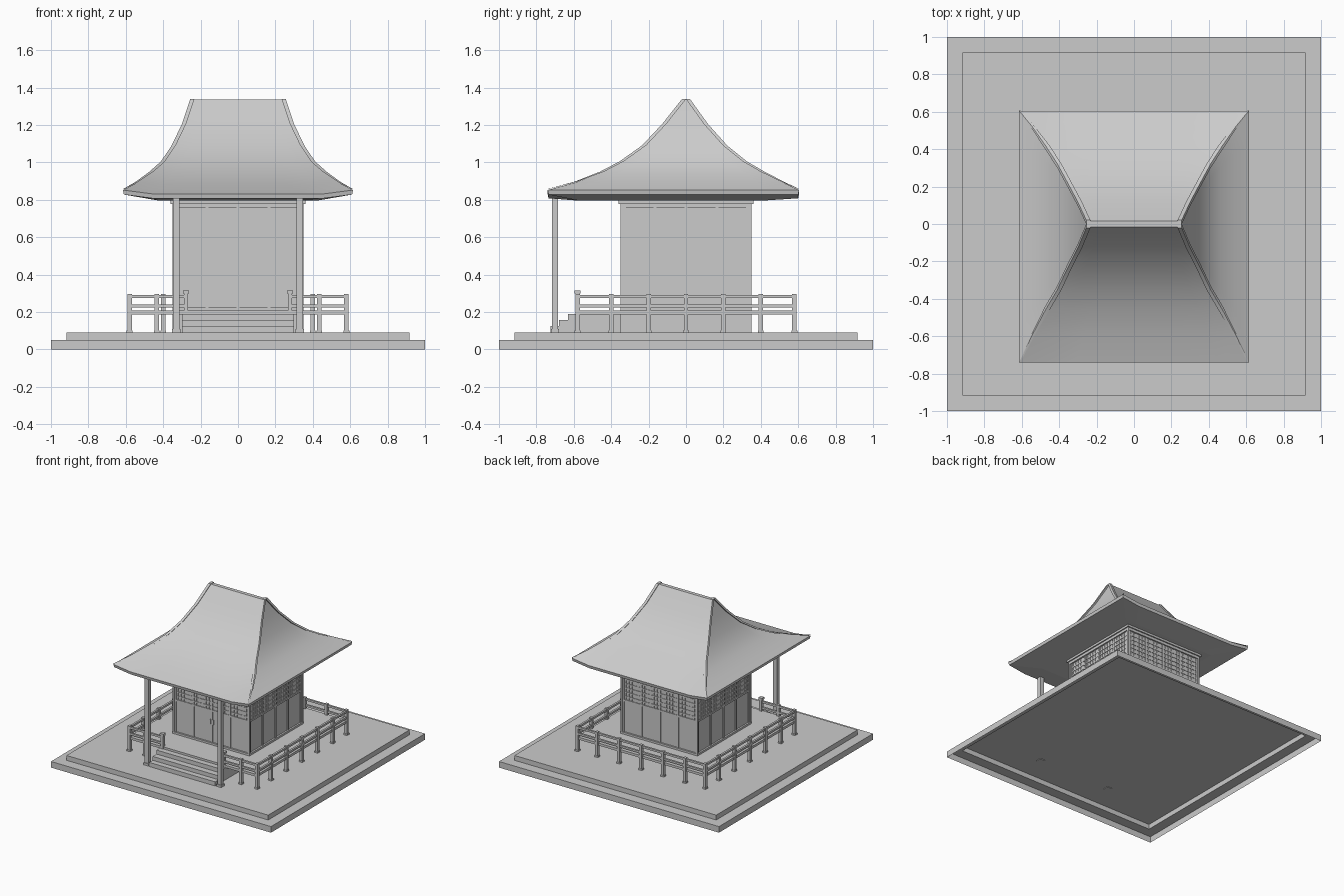
import bpy, bmesh, math
from mathutils import Matrix, Vector

cube = bpy.data.objects.get("Cube")
if cube:
    bpy.data.objects.remove(cube, do_unlink=True)

grey = bpy.data.materials.new("plain grey")
grey.use_nodes = True
grey.diffuse_color = (0.6, 0.6, 0.6, 1)
grey.node_tree.nodes["Principled BSDF"].inputs["Base Color"].default_value = (0.6, 0.6, 0.6, 1)


def finish(name, bm, smooth=False):
    bmesh.ops.recalc_face_normals(bm, faces=bm.faces)
    mesh = bpy.data.meshes.new(name)
    bm.to_mesh(mesh)
    bm.free()
    mesh.materials.append(grey)
    ob = bpy.data.objects.new(name, mesh)
    bpy.context.collection.objects.link(ob)
    if smooth:
        bpy.ops.object.select_all(action='DESELECT')
        ob.select_set(True)
        bpy.context.view_layer.objects.active = ob
        bpy.ops.object.shade_smooth_by_angle(angle=math.radians(25))
    return ob


def add_box(bm, x, y, z, turn=0):
    """Box from (low, high) ranges, turned in quarter turns about z."""
    lo, hi = Vector((x[0], y[0], z[0])), Vector((x[1], y[1], z[1]))
    m = (Matrix.Rotation(turn * math.pi / 2, 4, 'Z')
         @ Matrix.Translation((lo + hi) / 2) @ Matrix.Diagonal((*(hi - lo), 1)))
    bmesh.ops.create_cube(bm, size=1, matrix=m)


def around(c, half):
    return (c - half, c + half)


def boxes(name, items):
    bm = bmesh.new()
    for item in items:
        add_box(bm, *item)
    return finish(name, bm)


def join_rings(bm, rings):
    for low, high in zip(rings, rings[1:]):
        for i in range(len(low)):
            j = (i + 1) % len(low)
            bm.faces.new((low[i], low[j], high[j], high[i]))


SQUARE = ((-1, -1), (1, -1), (1, 1), (-1, 1))
GROUND = .091

# Stepped plinth: a shell, open underneath
bm = bmesh.new()
steps = [[bm.verts.new((sx * w, sy * w, z)) for sx, sy in SQUARE]
         for w, z in ((1, 0), (1, .05), (.917, .05), (.917, .09))]
join_rings(bm, steps)
bm.faces.new(steps[-1])
finish("plinth", bm)

# Foundation, veranda deck and stairs
boxes("foundation", [(around(0, .35), around(0, .35), (GROUND, .19))])
boxes("deck", [(around(0, .585), around(0, .585), (.187, .207))])
boxes("stairs", [(around(0, .3), (front, -.35), (GROUND, top))
                 for front, top in ((-.725, .125), (-.68, .157), (-.63, .19))])

# Walls: core, shallow frames, lattice windows
boxes("wall_core", [(around(0, .336), around(0, .336), (.2, .8))])
frame, lattice = bmesh.new(), bmesh.new()
bay = .68 / 4
for side in range(4):
    for i in range(5):
        half = .01 if i in (0, 4) else .007
        add_box(frame, around(-.332 + i * .166, half), (-.343, -.333), (.207, .78), side)
    add_box(frame, around(0, .338), (-.343, -.333), (.475, .49), side)
    for i in range(4):
        mid = (i - 1.5) * bay
        for j in range(5):
            add_box(lattice, around(mid + (j - 2) * .028, .004), (-.34, -.333), (.49, .757), side)
    for j in range(7):
        add_box(lattice, around(0, .335), (-.341, -.333), around(.515 + j * .035, .005), side)
finish("wall_frame", frame)
finish("window_lattice", lattice)
boxes("wall_sill", [(around(0, .35), around(0, .35), (.205, .223))])
boxes("wall_top_beam", [(around(0, .35), around(0, .35), (.757, .78))])
boxes("wall_cornice", [(around(0, .36), around(0, .36), (.778, .8))])
boxes("corner_posts", [(around(sx * .343, .007), around(sy * .343, .007), (.207, .78))
                       for sx, sy in SQUARE])
boxes("door_handles", [(around(x, .003), (-.344, -.335), (.37, .41)) for x in (-.014, .014)])

# Porch pillars, their feet just below the plinth top
boxes("porch_pillars", [(around(s * .33, .017), around(-.7, .016), (.086, .83)) for s in (-1, 1)])
boxes("pillar_feet", [(around(s * .33, .022), around(-.7, .022), (.085, .108)) for s in (-1, 1)])

# Railing
R = .58
posts = {(s * R, y) for s in (-1, 1) for y in (-R, -.4, -.2, 0, .2, .4, R)}
posts |= {(x, R) for x in (-.4, -.2, 0, .2, .4)} | {(s * .435, -R) for s in (-1, 1)}
rail_posts = []
for x, y in sorted(posts):
    rail_posts.append((around(x, .012), around(y, .012), (GROUND, .297)))
    rail_posts.append((around(x, .015), around(y, .015), (GROUND, .102)))
boxes("railing_posts", rail_posts)
rails = []
for z in (.283, .233):
    zr = around(z, .008)
    rails.append((around(0, R), around(R, .008), zr))
    for s in (-1, 1):
        rails.append((around(s * R, .008), around(0, R), zr))
        rails.append((around(s * .43, .15), around(-R, .008), zr))
boxes("railing_rails", rails)
newels = []
for s in (-1, 1):
    newels.append((around(s * .278, .011), around(-R, .011), (.19, .3)))
    newels.append((around(s * .278, .016), around(-R, .016), (.298, .316)))
boxes("stair_newels", newels)

# Concave hipped roof: rings of (height, half width, back, front, sag of the front and back eaves)
levels = [(.795, .42, .40, -.57, 0), (.828, .61, .6, -.735, .02),
          (.852, .615, .605, -.74, .02),
          (.893, .538, .517, -.59, .012), (.945, .462, .415, -.455, .006),
          (1.0, .4, .32, -.35, .002), (1.085, .343, .215, -.23, 0),
          (1.2, .288, .112, -.122, 0), (1.335, .243, .015, -.015, 0)]
N = 8


def ring(bm, z, w, back, front, sag):
    corners = [(-w, front), (w, front), (w, back), (-w, back)]
    verts = []
    for k in range(4):
        a, b = Vector(corners[k]), Vector(corners[(k + 1) % 4])
        for i in range(N):
            p = a.lerp(b, i / N)
            drop = sag if k % 2 == 0 and i > 0 else 0
            verts.append(bm.verts.new((p.x, p.y, z - drop)))
    return verts


bm = bmesh.new()
rings = [ring(bm, *lv) for lv in levels]
join_rings(bm, rings)
bm.faces.new(rings[0])
bm.faces.new(rings[-1])
roof = finish("roof", bm, smooth=True)
for face in roof.data.polygons:
    if face.normal.z < -.5:
        face.use_smooth = False

# Slim raised strips that follow the four hips up to the ridge ends
bm = bmesh.new()
for sx in (-1, 1):
    for row, sy in ((2, 1), (3, -1)):
        sections = []
        for n, level in enumerate(levels[2:]):
            grow = min(1, n / 2)
            size = .003 + .008 * grow
            cx, cy = sx * (level[1] + .012 * grow - size), level[row] - sy * size * .5
            sections.append([bm.verts.new((cx + dx * size, cy + dy * size, level[0] + .005))
                             for dx, dy in SQUARE])
        join_rings(bm, sections)
        bm.faces.new(sections[0])
        bm.faces.new(sections[-1])
finish("hip_strips", bm, smooth=True)
